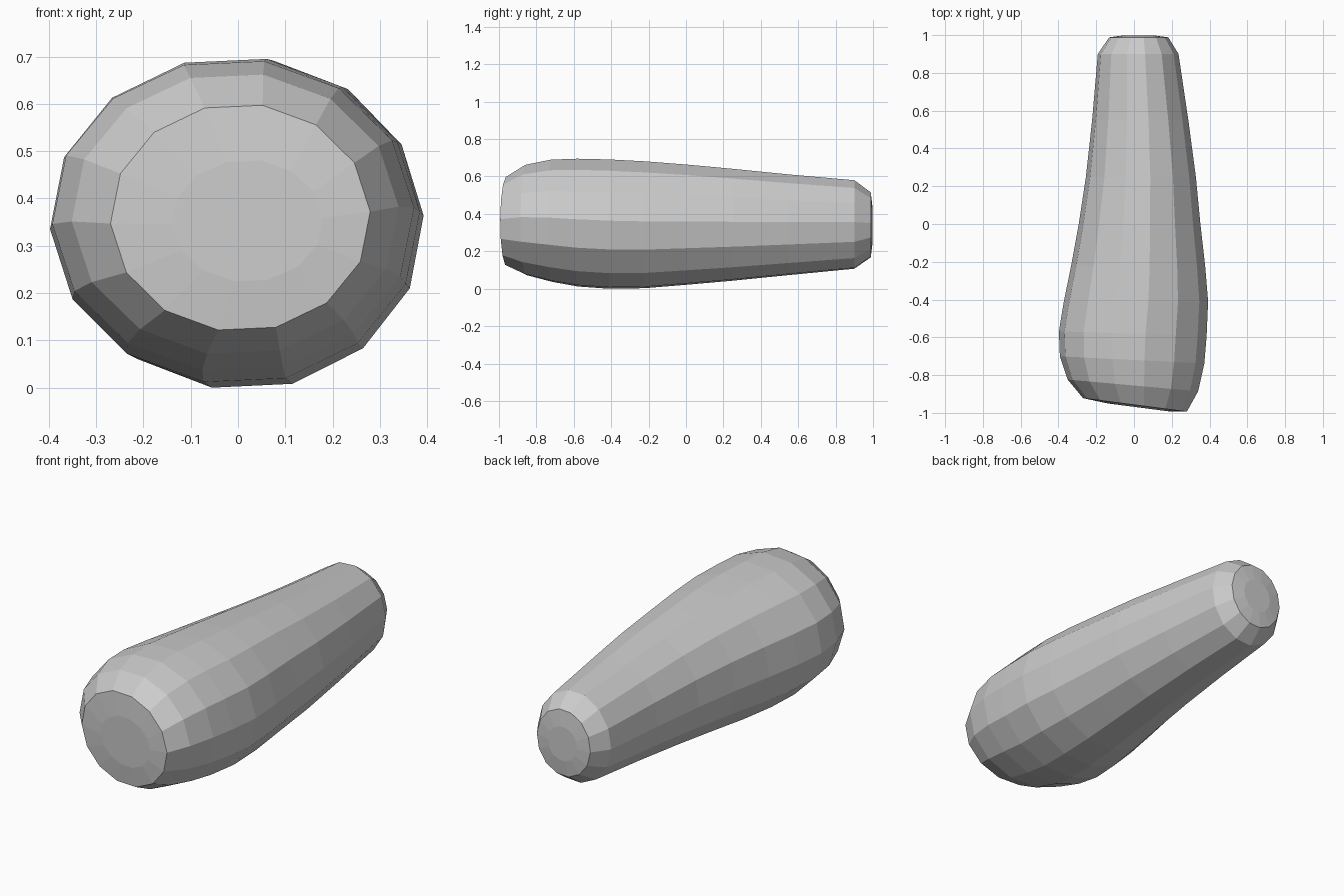
import bpy, bmesh
from math import cos, sin, radians, tau

SIDES = 14
PHASE = radians(3)

# Cross-sections: y at x=0, x min, x max, z min, z max, tilt (dy/dx)
RINGS = [
    (-0.968, -0.14, 0.18, 0.225, 0.48, -0.13),
    (-0.957, -0.27, 0.28, 0.122, 0.597, -0.13),
    (-0.855, -0.352, 0.34, 0.072, 0.662, -0.09),
    (-0.72, -0.393, 0.373, 0.037, 0.69, -0.05),
    (-0.58, -0.398, 0.385, 0.012, 0.695, -0.03),
    (-0.41, -0.372, 0.393, 0.0, 0.691, 0.0),
    (-0.22, -0.333, 0.377, 0.003, 0.681, 0.0),
    (0.0, -0.293, 0.352, 0.021, 0.664, 0.0),
    (0.25, -0.255, 0.328, 0.043, 0.641, 0.0),
    (0.55, -0.222, 0.288, 0.073, 0.611, 0.0),
    (0.90, -0.192, 0.236, 0.107, 0.58, 0.0),
    (0.988, -0.132, 0.182, 0.168, 0.515, 0.0),
    (0.998, -0.06, 0.11, 0.25, 0.43, 0.0),
]


def add_ring(bm, y, x0, x1, z0, z1, tilt):
    verts = []
    for i in range(SIDES):
        a = PHASE + tau * i / SIDES
        x = (x0 + x1) / 2 + (x1 - x0) / 2 * cos(a)
        z = (z0 + z1) / 2 + (z1 - z0) / 2 * sin(a) / 0.985
        verts.append(bm.verts.new((x, y + tilt * x, z)))
    return verts


# Tapered grip body lofted through the rings
bm = bmesh.new()
rings = [add_ring(bm, *r) for r in RINGS]
for a, b in zip(rings, rings[1:]):
    for i in range(SIDES):
        j = (i + 1) % SIDES
        bm.faces.new((a[i], a[j], b[j], b[i]))

# End caps
bm.faces.new(rings[0])
bm.faces.new(rings[-1])
bmesh.ops.recalc_face_normals(bm, faces=bm.faces)

mesh = bpy.data.meshes.new("tapered_grip")
bm.to_mesh(mesh)
bm.free()
bpy.context.collection.objects.link(bpy.data.objects.new("tapered_grip", mesh))
